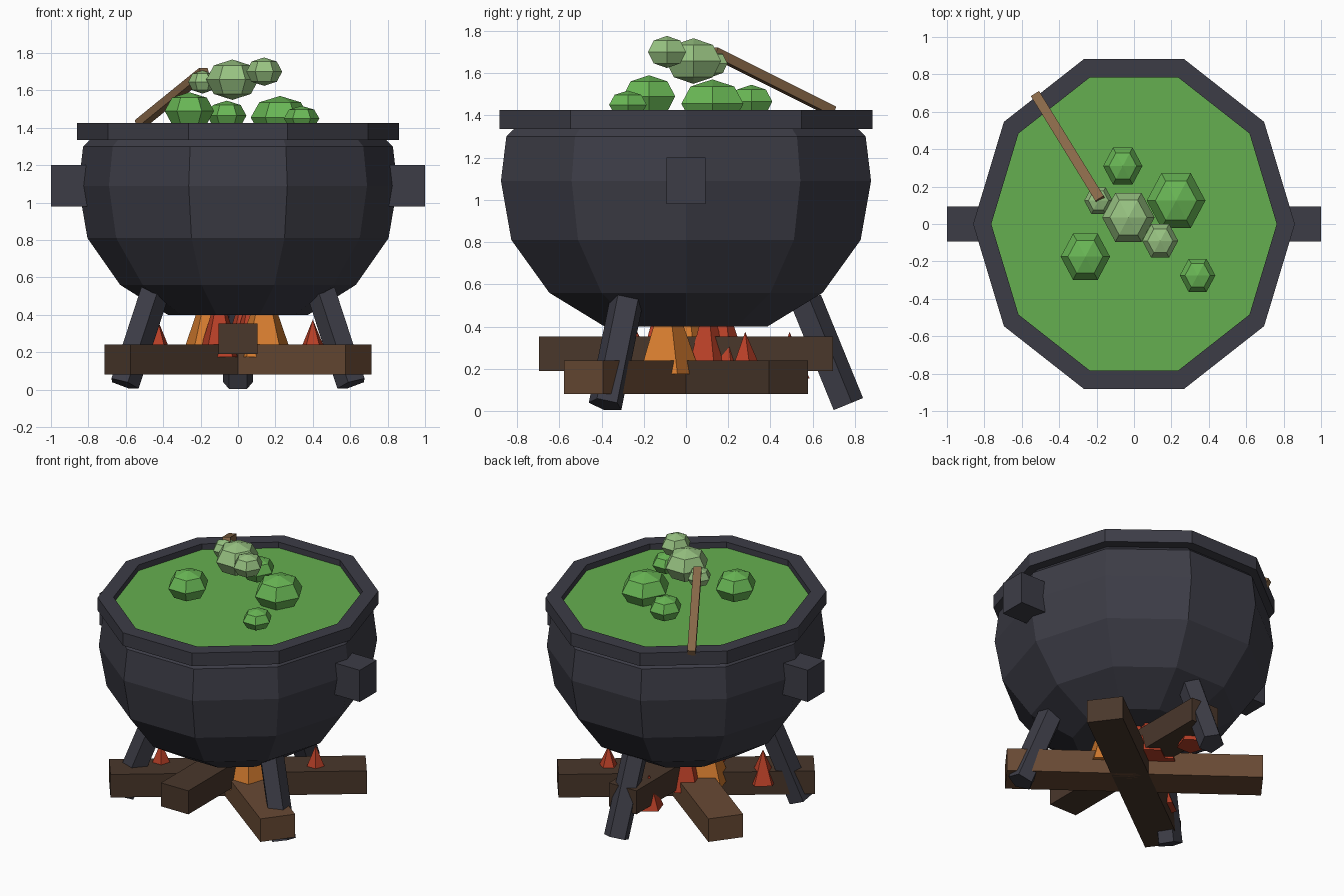
import bpy, bmesh, math
from mathutils import Vector, Matrix

cube = bpy.data.objects.get("Cube")
if cube:
    bpy.data.objects.remove(cube, do_unlink=True)

STRETCH = 1.08  # the pot is slightly longer front to back


def material(name, r, g, b):
    m = bpy.data.materials.new(name)
    m.use_nodes = True
    m.diffuse_color = (r, g, b, 1)
    bsdf = m.node_tree.nodes["Principled BSDF"]
    bsdf.inputs["Base Color"].default_value = (r, g, b, 1)
    bsdf.inputs["Roughness"].default_value = 0.9
    return m


iron = material("dark iron", 0.046, 0.046, 0.062)
brew = material("green brew", 0.13, 0.43, 0.08)
bubble_green = material("bubble green", 0.14, 0.47, 0.09)
steam = material("pale steam green", 0.31, 0.54, 0.22)
bark = material("dark log brown", 0.067, 0.038, 0.024)
light_bark = material("light log brown", 0.138, 0.067, 0.034)
wood = material("stick brown", 0.25, 0.14, 0.066)
red = material("flame red", 0.48, 0.05, 0.02)
orange = material("flame orange", 0.66, 0.2, 0.028)


def finish(name, bm, mat):
    bmesh.ops.recalc_face_normals(bm, faces=bm.faces)
    mesh = bpy.data.meshes.new(name)
    bm.to_mesh(mesh)
    bm.free()
    mesh.materials.append(mat)
    obj = bpy.data.objects.new(name, mesh)
    bpy.context.collection.objects.link(obj)
    return obj


def lathe(name, profile, mat, closed=False, sides=10):
    """Ten-sided turned form from (radius, height) points."""
    bm = bmesh.new()
    rings = []
    for r, z in profile:
        angles = [math.tau * i / sides for i in range(sides)]
        rings.append([bm.verts.new((r * math.cos(a), STRETCH * r * math.sin(a), z))
                      for a in angles])
    pairs = list(zip(rings, rings[1:]))
    if closed:
        pairs.append((rings[-1], rings[0]))
    else:
        bm.faces.new(rings[0])
        bm.faces.new(rings[-1])
    for low, high in pairs:
        for i in range(sides):
            j = (i + 1) % sides
            bm.faces.new((low[i], low[j], high[j], high[i]))
    return finish(name, bm, mat)


def frame(start, end):
    """Placement between two points: local z runs along, local y points up."""
    start, end = Vector(start), Vector(end)
    along = (end - start).normalized()
    side = Vector((0, 0, 1)).cross(along).normalized()
    up = along.cross(side)
    turn = Matrix((side, up, along)).transposed().to_4x4()
    return Matrix.Translation((start + end) / 2) @ turn, (end - start).length


def beam(name, start, end, width, height, mat):
    """Square-cut bar; width is horizontal."""
    place, length = frame(start, end)
    bm = bmesh.new()
    bmesh.ops.create_cube(bm, size=1, matrix=place @ Matrix.Diagonal((width, height, length, 1)))
    return finish(name, bm, mat)


def five_sided_bar(name, start, end, r, mat):
    """Five-sided rod with one ridge facing up."""
    place, length = frame(start, end)
    bm = bmesh.new()
    bmesh.ops.create_cone(bm, cap_ends=True, segments=5, radius1=r, radius2=r,
                          depth=length, matrix=place)
    return finish(name, bm, mat)


def blob(name, x, y, z, r, h, mat):
    """Faceted six-sided bubble, slightly squashed, with corners to the sides."""
    bm = bmesh.new()
    place = (Matrix.Translation((x, y, z)) @ Matrix.Diagonal((r, r * STRETCH, h, 1))
             @ Matrix.Rotation(math.pi / 2, 4, "Z"))
    bmesh.ops.create_uvsphere(bm, u_segments=6, v_segments=4, radius=1, matrix=place)
    return finish(name, bm, mat)


def flame(name, x, y, base, tip, r, mat):
    bm = bmesh.new()
    place = Matrix.Translation((x, y, (base + tip) / 2))
    bmesh.ops.create_cone(bm, cap_ends=True, segments=5, radius1=r, radius2=0,
                          depth=tip - base, matrix=place)
    return finish(name, bm, mat)


# Pot body, rim and brew
lathe("pot_body", [(0.375, 0.4), (0.63, 0.56), (0.805, 0.81), (0.853, 1.09),
                   (0.828, 1.3), (0.79, 1.338)], iron)
lathe("pot_rim", [(0.86, 1.335), (0.86, 1.425), (0.763, 1.425), (0.763, 1.335)], iron, closed=True)
lathe("brew_surface", [(0.765, 1.345), (0.765, 1.385)], brew)

# Side handles
for side, label in ((1, "left"), (-1, "right")):
    beam(f"handle_{label}", (0.78 * side, 0, 1.09), (side, 0, 1.09), 0.185, 0.22, iron)

# Three splayed legs
for i in range(3):
    a = math.radians(90 + 120 * i)
    c, s = math.cos(a), math.sin(a) * STRETCH
    five_sided_bar(f"leg_{i + 1}", (0.52 * c, 0.52 * s, 0.52), (0.705 * c, 0.705 * s, 0.03),
                   0.083, iron)

# Crossed logs with one laid on top
for k, label, mat in ((1, "dark", bark), (-1, "light", light_bark)):
    beam(f"lower_log_{label}", (-0.645, -0.485 * k, 0.16), (0.645, 0.485 * k, 0.16),
         0.23, 0.16, mat)
beam("upper_log", (0, -0.695, 0.272), (0, 0.695, 0.272), 0.21, 0.163, bark)

# Fire: tall core flames and small outer flames
for i, (x, y) in enumerate(((0.14, -0.09), (-0.15, 0.0))):
    flame(f"core_flame_{i + 1}", x, y, 0.175, 0.62, 0.16, orange)
for i, (x, y) in enumerate(((-0.1, -0.13), (0.07, 0.1), (0.03, 0.18), (-0.1, 0.15))):
    flame(f"inner_flame_{i + 1}", x, y, 0.175, 0.55, 0.12, red)
for i, (x, y) in enumerate(((-0.43, -0.23), (0.4, 0.28), (-0.06, 0.49))):
    flame(f"outer_flame_{i + 1}", x, y, 0.155, 0.375, 0.095, red)

# Bubbles on the brew
for i, b in enumerate(((0.225, 0.125, 1.455, 0.157, 0.115), (-0.06, 0.31, 1.465, 0.105, 0.08),
                       (-0.26, -0.175, 1.49, 0.132, 0.1), (0.34, -0.275, 1.45, 0.095, 0.067))):
    blob(f"bubble_{i + 1}", *b, bubble_green)

# Steam puffs above
for i, b in enumerate(((-0.03, 0.035, 1.657, 0.14, 0.108), (0.14, -0.09, 1.7, 0.096, 0.076),
                       (-0.19, 0.125, 1.645, 0.076, 0.062))):
    blob(f"steam_puff_{i + 1}", *b, steam)

# Stirring stick
beam("stirring_stick", (-0.525, 0.69, 1.42), (-0.18, 0.13, 1.7), 0.052, 0.045, wood)
